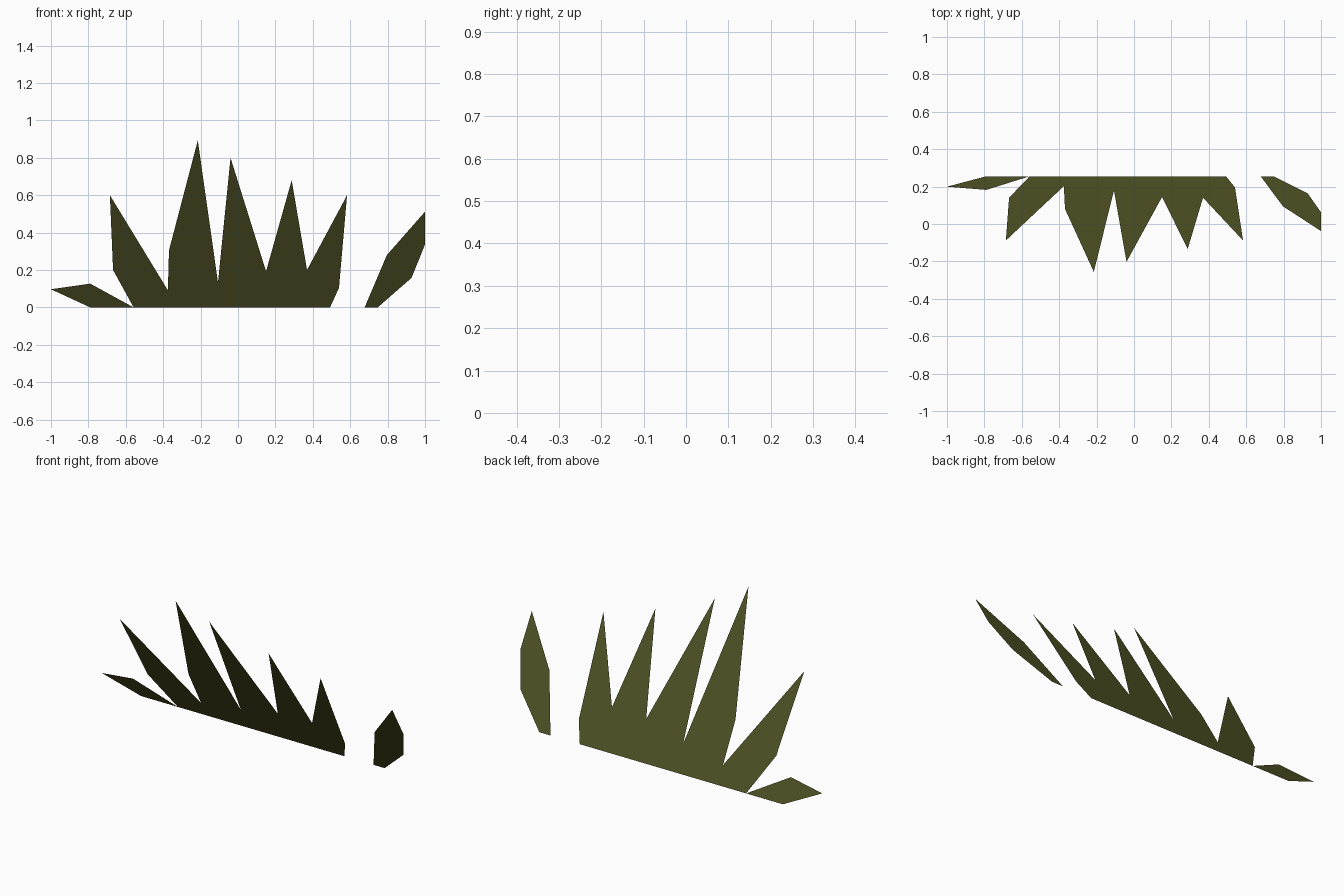
import bpy, bmesh

if "Cube" in bpy.data.objects:
    bpy.data.objects.remove(bpy.data.objects["Cube"])

# Single olive leaf colour
olive = bpy.data.materials.new("olive_green")
olive.diffuse_color = (0.078, 0.083, 0.018, 1.0)
olive.use_nodes = True
olive.node_tree.nodes["Principled BSDF"].inputs["Base Color"].default_value = olive.diffuse_color

LEAN = 0.572     # every leaf lies in one plane leaning towards the front
Y_BASE = 0.255


def leaf_sheet(name, outline):
    """Flat sheet from an (x, z) outline, laid on the leaning plane, facing up."""
    bm = bmesh.new()
    verts = [bm.verts.new((x, Y_BASE - LEAN * z, z)) for x, z in outline]
    face = bm.faces.new(verts)
    face.normal_update()
    if face.normal.z < 0:
        face.normal_flip()
    bmesh.ops.triangulate(bm, faces=bm.faces[:])
    mesh = bpy.data.meshes.new(name)
    bm.to_mesh(mesh)
    bm.free()
    mesh.materials.append(olive)
    obj = bpy.data.objects.new(name, mesh)
    bpy.context.collection.objects.link(obj)
    return obj


# Main tuft with five pointed blades
leaf_sheet("grass_tuft", [
    (-0.558, 0), (0.492, 0), (0.54, 0.105), (0.583, 0.60), (0.369, 0.20),
    (0.287, 0.68), (0.15, 0.193), (-0.04, 0.80), (-0.107, 0.133),
    (-0.215, 0.893), (-0.369, 0.305), (-0.375, 0.092),
    (-0.685, 0.60), (-0.668, 0.20)])

# Low drooping leaf on the left
leaf_sheet("left_leaf", [(-1.0, 0.097), (-0.79, 0), (-0.558, 0), (-0.79, 0.127)])

# Separate broad leaf on the right
leaf_sheet("right_leaf", [
    (0.677, 0), (0.747, 0), (0.928, 0.158), (1.0, 0.337), (1.0, 0.512), (0.796, 0.28)])
